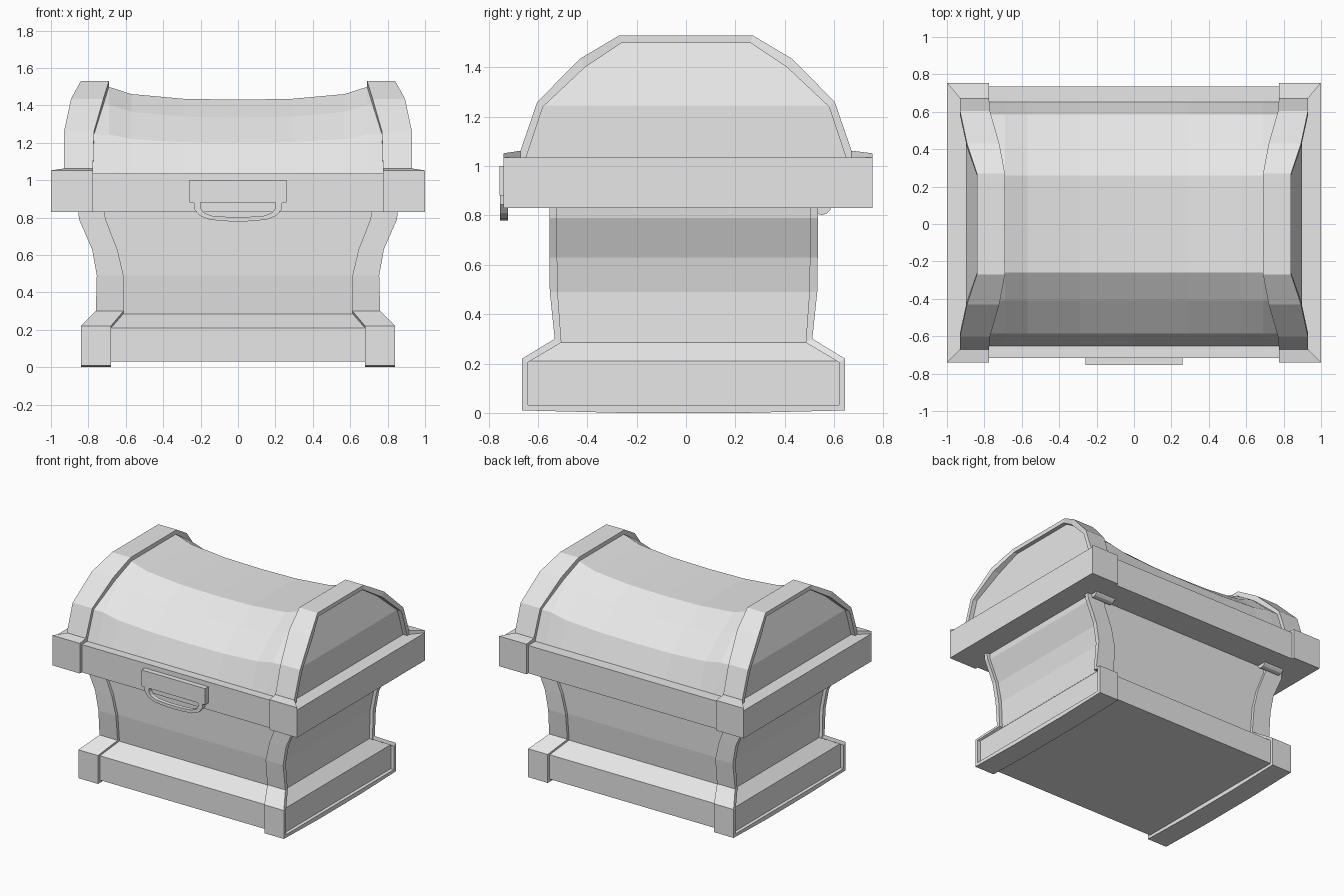
import bpy, math

old = bpy.data.objects.get("Cube")
if old:
    bpy.data.objects.remove(old, do_unlink=True)

# Single plain grey for the whole chest
grey = bpy.data.materials.new("light_grey")
grey.use_nodes = True
COLOUR = (0.8, 0.8, 0.8, 1.0)
grey.diffuse_color = COLOUR
grey.node_tree.nodes["Principled BSDF"].inputs["Base Color"].default_value = COLOUR


def make(name, verts, faces):
    """Mesh object with outward normals and flat faces."""
    import bmesh
    bm = bmesh.new()
    vs = [bm.verts.new(v) for v in verts]
    for f in faces:
        bm.faces.new([vs[i] for i in f])
    bmesh.ops.recalc_face_normals(bm, faces=bm.faces)
    me = bpy.data.meshes.new(name)
    bm.to_mesh(me)
    bm.free()
    me.materials.append(grey)
    ob = bpy.data.objects.new(name, me)
    bpy.context.collection.objects.link(ob)
    return ob


def loft(name, rings, caps=None):
    """Skin equal-length rings; caps lists the polygons that close each end."""
    n = len(rings[0])
    verts = [p for r in rings for p in r]
    faces = [(k * n + i, k * n + (i + 1) % n, (k + 1) * n + (i + 1) % n, (k + 1) * n + i)
             for k in range(len(rings) - 1) for i in range(n)]
    last = (len(rings) - 1) * n
    for c in caps or [range(n)]:
        faces += [tuple(c), tuple(last + i for i in c)]
    return make(name, verts, faces)


def box(name, x0, x1, y0, y1, z0, z1):
    rect = [(x0, y0), (x1, y0), (x1, y1), (x0, y1)]
    return loft(name, [[(x, y, z) for x, y in rect] for z in (z0, z1)])


def band(name, half, s, dy=0.0):
    """Strap at one end, mirrored in y. Points: outer y, z, inner y, z, near x, far x."""
    path = half + [(-a, b, -c, d, e, f) for a, b, c, d, e, f in reversed(half)]
    return loft(name, [[(s * xi, yo + dy, zo), (s * xo, yo + dy, zo),
                        (s * xo, yi + dy, zi), (s * xi, yi + dy, zi)]
                       for yo, zo, yi, zi, xi, xo in path])


BODY_DY = -0.01

# Flared body and stepped foot: z, half width, half depth
body = [(0.03, 0.815, 0.632), (0.21, 0.815, 0.632), (0.285, 0.735, 0.5),
        (0.49, 0.73, 0.52), (0.63, 0.757, 0.522), (0.79, 0.825, 0.524), (0.84, 0.83, 0.525)]
loft("chest_body", [[(sx * hx, sy * hy + BODY_DY, z)
                     for sx, sy in ((-1, -1), (1, -1), (1, 1), (-1, 1))] for z, hx, hy in body])

# Straps that wrap under the body
body_strap = [(0.544, 0.84, 0.515, 0.84, 0.715, 0.855), (0.544, 0.79, 0.515, 0.79, 0.708, 0.85),
              (0.544, 0.63, 0.512, 0.63, 0.645, 0.78), (0.542, 0.49, 0.51, 0.49, 0.612, 0.755),
              (0.522, 0.30, 0.495, 0.285, 0.612, 0.76), (0.654, 0.22, 0.63, 0.205, 0.68, 0.84),
              (0.654, 0.01, 0.63, 0.032, 0.68, 0.84), (0.25, 0.0, 0.25, 0.032, 0.68, 0.84)]

# Straps that arch over the lid
lid_strap = [(0.672, 1.03, 0.65, 1.03, 0.775, 0.93), (0.67, 1.065, 0.64, 1.06, 0.775, 0.93),
             (0.603, 1.26, 0.58, 1.24, 0.77, 0.93), (0.43, 1.435, 0.41, 1.40, 0.72, 0.893),
             (0.27, 1.53, 0.26, 1.50, 0.69, 0.84)]

# Saddle-shaped lid: profile y, z, sag at the middle, end x
lid = [(0.655, 1.03, 0.0, 0.897), (0.585, 1.245, 0.045, 0.897),
       (0.41, 1.405, 0.07, 0.842), (0.26, 1.50, 0.07, 0.81)]
lid = lid + [(-y, z, d, e) for y, z, d, e in reversed(lid)]
sag = [(0.0, 1.0), (0.29, 0.93), (0.57, 0.57), (0.69, 0.02)]
rings = [[(x, y, z - d * t) for y, z, d, e in lid]
         for x, t in [(-x, t) for x, t in reversed(sag)] + sag[1:]]
rings = [[(-e, y, z) for y, z, d, e in lid]] + rings + [[(e, y, z) for y, z, d, e in lid]]
loft("lid", rings, caps=[(0, 1, 6, 7), (1, 2, 3, 4, 5, 6)])

# Rim between body and lid
box("rim", -0.78, 0.78, -0.717, 0.735, 0.83, 1.035)

for s, side in ((1, "left"), (-1, "right")):
    band(side + "_body_strap", body_strap, s, BODY_DY)
    band(side + "_lid_strap", lid_strap, s)
    x0, x1 = sorted((s * 0.775, s * 1.0))
    box(side + "_rim_end", x0, x1, -0.74, 0.755, 0.83, 1.035)

    # Raised mitred caps at the rim corners
    for ye, yi, end in ((-0.74, -0.66, "front"), (0.755, 0.66, "back")):
        plan = [(0.775, ye, 1.052), (1.0, ye, 1.052), (0.92, yi, 1.064), (0.775, yi, 1.064)]
        loft(side + "_" + end + "_rim_cap",
             [[(s * x, y, 1.03) for x, y, z in plan], [(s * x, y, z) for x, y, z in plan]])

    # Hinge barrel under the back of the rim
    circle = [(0.55 + 0.04 * math.cos(a), 0.842 + 0.04 * math.sin(a))
              for a in (i * math.tau / 12 for i in range(12))]
    loft(side + "_hinge", [[(s * x, y, z) for y, z in circle] for x in (0.66, 0.82)])

# Latch plate and its pull loop
box("latch_plate", -0.26, 0.26, -0.755, -0.71, 0.88, 1.0)
loop = [(0.237, 0.885, 0.2, 0.885), (0.235, 0.845, 0.2, 0.85), (0.205, 0.81, 0.185, 0.828),
        (0.15, 0.788, 0.145, 0.81), (0.05, 0.78, 0.05, 0.803)]
loop = loop + [(-a, b, -c, d) for a, b, c, d in reversed(loop)]
loft("latch_loop", [[(xo, -0.753, zo), (xo, -0.722, zo), (xi, -0.722, zi), (xi, -0.753, zi)]
                    for xo, zo, xi, zi in loop])
